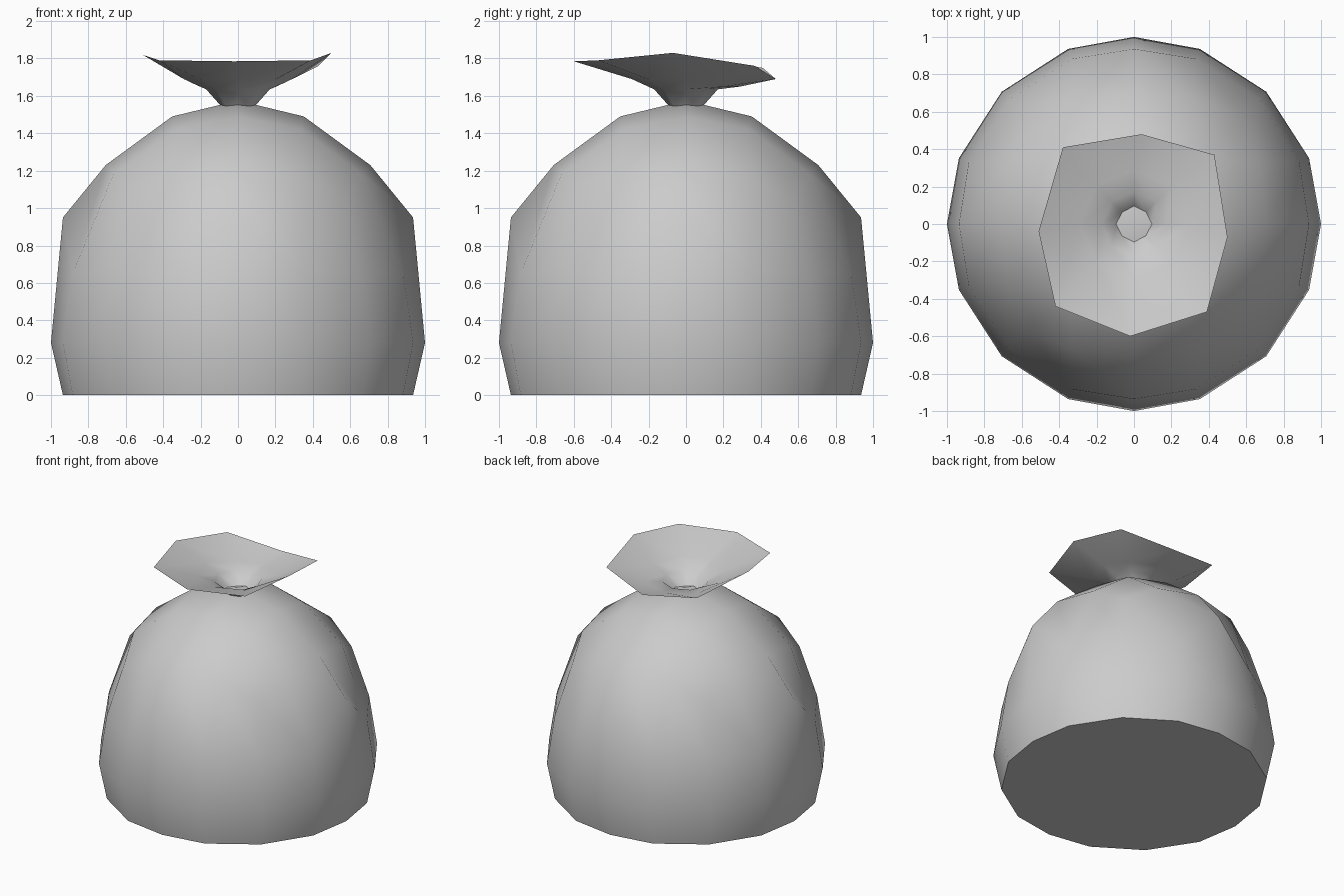
import bpy, bmesh, math
from mathutils import Vector

if "Cube" in bpy.data.objects:
    bpy.data.objects.remove(bpy.data.objects["Cube"])


def finish(bm, name, angle):
    bmesh.ops.recalc_face_normals(bm, faces=bm.faces)
    mesh = bpy.data.meshes.new(name)
    bm.to_mesh(mesh)
    bm.free()
    obj = bpy.data.objects.new(name, mesh)
    bpy.context.collection.objects.link(obj)
    bpy.ops.object.select_all(action='DESELECT')
    obj.select_set(True)
    bpy.context.view_layer.objects.active = obj
    bpy.ops.object.shade_smooth_by_angle(angle=math.radians(angle))
    return obj


# Height profile: unit-sphere height -> sack height
HEIGHTS = [(0, 0.28), (0.33, 0.65), (0.577, 1.05), (0.667, 1.18),
           (0.707, 1.23), (0.88, 1.42), (0.936, 1.49), (1.0, 1.575)]


def sack_height(t):
    for (a, za), (b, zb) in zip(HEIGHTS, HEIGHTS[1:]):
        if t <= b + 1e-6:
            return za + (zb - za) * (t - a) / (b - a)
    return HEIGHTS[-1][1]


# Sack body: cube subdivided 4 x 4 per side, rounded, with a flat bottom
bm = bmesh.new()
bmesh.ops.create_cube(bm, size=2)
bmesh.ops.subdivide_edges(bm, edges=bm.edges[:], cuts=3, use_grid_fill=True)
bmesh.ops.delete(bm, geom=[v for v in bm.verts if v.co.z < -0.9], context='VERTS')
for v in bm.verts:
    c = v.co.copy()
    on_edge = sum(abs(k) > 0.9 for k in c) >= 2
    half = 0.5 if on_edge else 0.376
    p = Vector([math.copysign(half, k) if 0.4 < abs(k) < 0.6 else k for k in c])
    p.normalize()
    if c.z < -0.1:
        p.z = 0
    elif abs(c.z - 0.5) < 0.1 and min(abs(c.x), abs(c.y)) < 0.1:
        p.z = 0.95                      # raised bulge in the middle of each side
    else:
        p.z = sack_height(max(p.z, 0))
    v.co = p
rim = [e for e in bm.edges if e.is_boundary]
bmesh.ops.contextual_create(bm, geom=rim)
finish(bm, "sack_body", 50)

# Gathered frill: thin funnel with an uneven eight-sided rim
rim_points = [(0.50, -0.07, 1.83), (0.43, 0.37, 1.76), (0.04, 0.48, 1.69),
              (-0.38, 0.41, 1.75), (-0.51, -0.04, 1.82), (-0.42, -0.44, 1.79),
              (-0.02, -0.60, 1.785), (0.39, -0.47, 1.79)]
bm = bmesh.new()
rings = []
for radius, z in ((0.09, 1.545), (0.17, 1.635), (0.29, 1.69)):
    ring = []
    for i, p in enumerate(rim_points):
        a = math.tau * i / 8
        droop = -0.04 if radius > 0.2 and i in (1, 2, 3) else 0
        ring.append(bm.verts.new((radius * math.cos(a), radius * math.sin(a), z + droop)))
    rings.append(ring)
rings.append([bm.verts.new(p) for p in rim_points])
for low, high in zip(rings, rings[1:]):
    for i in range(8):
        j = (i + 1) % 8
        bm.faces.new((low[i], low[j], high[j], high[i]))
finish(bm, "tied_frill", 60)
